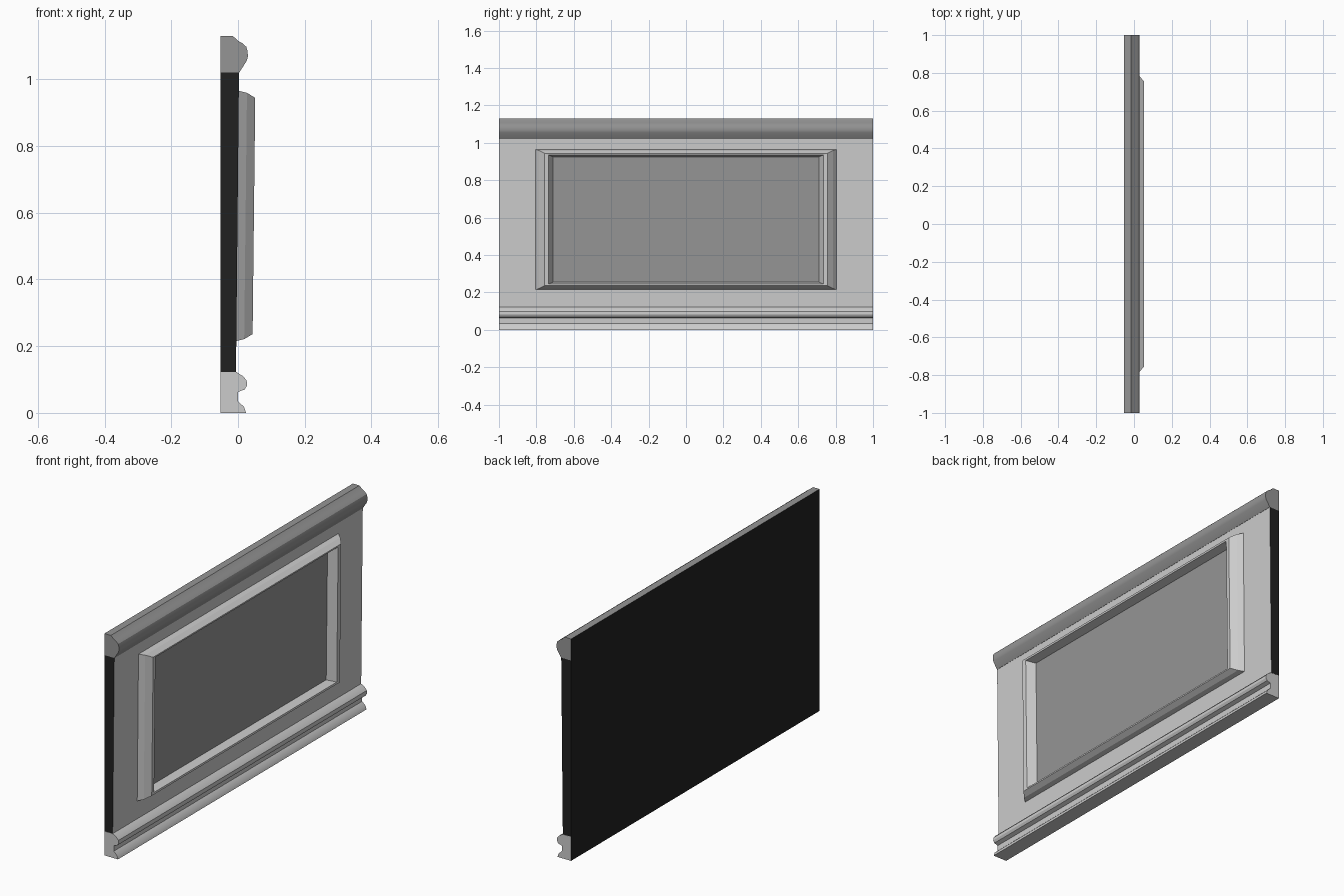
import bpy, bmesh, math

if "Cube" in bpy.data.objects:
    bpy.data.objects.remove(bpy.data.objects["Cube"])


def grey(name, v):
    m = bpy.data.materials.new(name)
    m.diffuse_color = (v, v, v, 1)
    m.use_nodes = True
    m.node_tree.nodes["Principled BSDF"].inputs["Base Color"].default_value = m.diffuse_color
    return m


PAINT = grey("paint", 0.8)
DARK = grey("dark_paint", 0.3)
BLACK = grey("backing_black", 0.015)
BACK = -0.0525


def finish(bm, name, mats, pick, angle=None):
    bmesh.ops.recalc_face_normals(bm, faces=bm.faces)
    bm.normal_update()
    for f in bm.faces:
        f.material_index = pick(f)
    me = bpy.data.meshes.new(name)
    bm.to_mesh(me)
    bm.free()
    for m in mats:
        me.materials.append(m)
    ob = bpy.data.objects.new(name, me)
    bpy.context.collection.objects.link(ob)
    if angle:
        bpy.ops.object.select_all(action='DESELECT')
        ob.select_set(True)
        bpy.context.view_layer.objects.active = ob
        bpy.ops.object.shade_smooth_by_angle(angle=math.radians(angle))
    return ob


def extrude_y(name, profile, mats, pick, angle=None):
    """Sweep an (x, z) profile along the full width."""
    bm = bmesh.new()
    face = bm.faces.new([bm.verts.new((x, -1, z)) for x, z in profile])
    geo = bmesh.ops.extrude_face_region(bm, geom=[face])["geom"]
    bmesh.ops.translate(bm, vec=(0, 2, 0),
                        verts=[g for g in geo if isinstance(g, bmesh.types.BMVert)])
    return finish(bm, name, mats, pick, angle)


def is_back(f):
    return 1 if f.normal.x < -0.9 else 0


# Slightly leaning wall slab: painted front, black back and ends
extrude_y("wall_panel",
          [(BACK, 0.123), (-0.006, 0.123), (0.003, 1.02), (BACK, 1.02)],
          [PAINT, BLACK], lambda f: 0 if f.normal.x > 0.9 else 1)

# Rounded top rail
extrude_y("top_rail",
          [(BACK, 1.02), (0.004, 1.02), (0.026, 1.055), (0.0295, 1.067),
           (0.029, 1.082), (0.025, 1.097), (0.014, 1.107), (0.0, 1.115),
           (-0.016, 1.13), (BACK, 1.13)],
          [DARK, BLACK], is_back, 30)

# Grooved skirting with a bead above a toe
extrude_y("skirting",
          [(BACK, 0), (0.024, 0), (0.018, 0.018), (0.0, 0.035), (0.0, 0.063),
           (0.02, 0.07), (0.027, 0.082), (0.026, 0.097), (0.015, 0.11),
           (-0.004, 0.122), (BACK, 0.123)],
          [PAINT, BLACK], is_back, 30)


# Moulded rectangular frame: (inset in y, inset in z, height) for each ring
RINGS = [(0, 0, -0.004), (0, 0, 0.0), (0.02, 0.006, 0.025), (0.048, 0.021, 0.05),
         (0.07, 0.03, 0.048), (0.095, 0.04, 0.006)]


def lean(z):
    return -0.0075 + 0.01 * (z - 0.123) / 0.9


def ring_points(dy, dz, h):
    y, z0, z1 = 0.805 - dy, 0.215 + dz, 0.965 - dz
    return [(lean(z) + h, yy, z) for yy, z in ((-y, z0), (y, z0), (y, z1), (-y, z1))]


bm = bmesh.new()
loops = [[bm.verts.new(p) for p in ring_points(*r)] for r in RINGS]
for a, b in zip(loops, loops[1:]):
    for i in range(4):
        j = (i + 1) % 4
        bm.faces.new((a[i], a[j], b[j], b[i]))
finish(bm, "panel_frame", [PAINT], lambda f: 0)

# Darker flat field inside the frame
bm = bmesh.new()
f = bm.faces.new([bm.verts.new(p) for p in ring_points(*RINGS[-1])])
if f.normal.x < 0:
    f.normal_flip()
me = bpy.data.meshes.new("inner_panel")
bm.to_mesh(me)
bm.free()
me.materials.append(DARK)
bpy.context.collection.objects.link(bpy.data.objects.new("inner_panel", me))
